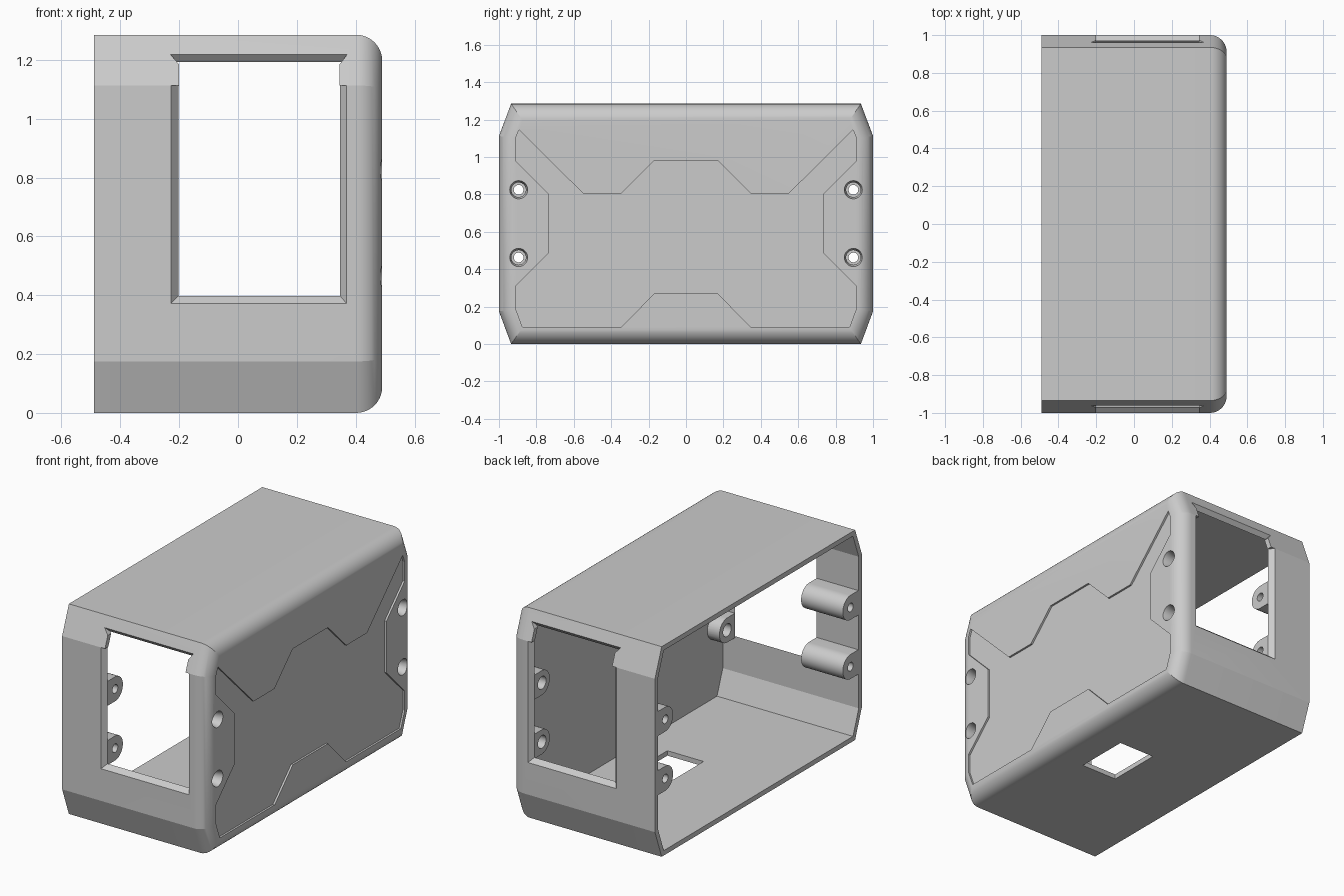
import bpy, bmesh, math
from mathutils import Vector

if "Cube" in bpy.data.objects:
    bpy.data.objects.remove(bpy.data.objects["Cube"])

HALF_X, WALL, FILLET = 0.49, 0.03, 0.088
OUTLINE = [(-0.935, 0), (0.935, 0), (1, 0.175), (1, 1.113),
           (0.935, 1.285), (-0.935, 1.285), (-1, 1.113), (-1, 0.175)]


def make(name, bm):
    bmesh.ops.recalc_face_normals(bm, faces=bm.faces)
    me = bpy.data.meshes.new(name)
    bm.to_mesh(me)
    bm.free()
    ob = bpy.data.objects.new(name, me)
    bpy.context.collection.objects.link(ob)
    return ob


def inset(pts, d):
    """Offset a counter-clockwise (y, z) outline inwards with mitred corners."""
    out = []
    for i, p in enumerate(pts):
        p = Vector(p)
        a = (p - Vector(pts[i - 1])).normalized()
        b = (Vector(pts[(i + 1) % len(pts)]) - p).normalized()
        na, nb = Vector((-a.y, a.x)), Vector((-b.y, b.x))
        out.append(tuple(p + (na + nb) * d / (1 + na.dot(nb))))
    return out


def loft(name, rings):
    """Closed solid through a list of (x, outline) rings."""
    bm = bmesh.new()
    loops = [[bm.verts.new((x, y, z)) for y, z in pts] for x, pts in rings]
    n = len(loops[0])
    for a, b in zip(loops, loops[1:]):
        for i in range(n):
            j = (i + 1) % n
            bm.faces.new((a[i], a[j], b[j], b[i]))
    bm.faces.new(loops[0])
    bm.faces.new(loops[-1])
    return make(name, bm)


def hull(name, pts):
    bm = bmesh.new()
    for p in pts:
        bm.verts.new(p)
    bmesh.ops.convex_hull(bm, input=bm.verts)
    return make(name, bm)


def box(name, x, y, z):
    return hull(name, [(a, b, c) for a in x for b in y for c in z])


def circle(y, z, r, n=32):
    return [(y + r * math.cos(2 * math.pi * i / n),
             z + r * math.sin(2 * math.pi * i / n)) for i in range(n)]


def combine(cutter, op='DIFFERENCE'):
    mod = housing.modifiers.new(op, 'BOOLEAN')
    mod.operation, mod.object, mod.solver = op, cutter, 'EXACT'
    bpy.context.view_layer.objects.active = housing
    bpy.ops.object.modifier_apply(modifier=mod.name)
    bpy.data.objects.remove(cutter)


# Outer housing with rounded edge on the +x face
rings = [(-HALF_X, OUTLINE)]
for i in range(11):
    t = math.pi / 2 * i / 10
    rings.append((HALF_X - FILLET * (1 - math.sin(t)),
                  inset(OUTLINE, FILLET * (1 - math.cos(t)))))
housing = loft("housing", rings)

# Cavity open towards -x
cavity = inset(OUTLINE, WALL)
combine(loft("cavity", [(-0.6, cavity), (0.43, cavity)]))

# Screw bosses, long at the open side and short behind the face
screws = [(s, z) for s in (-1, 1) for z in (0.463, 0.825)]
for s, z in screws:
    for x0, x1 in ((-0.487, -0.205), (0.348, 0.45)):
        pts = circle(s * 0.895, z, 0.075) + [(s * 0.985, z - 0.075), (s * 0.985, z + 0.075)]
        pts = [(y, c) for y, c in pts if abs(y) < 0.986]
        combine(hull("boss", [(x, y, c) for x in (x0, x1) for y, c in pts]), 'UNION')

# Windows in both ends with chamfered surrounds
for s in (-1, 1):
    combine(box("window", (-0.2, 0.345), (s * 0.9, s * 1.1), (0.4, 1.185)))
    side = []
    for y, e in ((1.003, 0.031), (0.967, 0.0)):
        side += [(x, s * y, z) for x in (-0.2 - e, 0.345 + e * 0.85)
                 for z in (0.4 - e, 1.113)]
    combine(hull("window_chamfer", side))
    top = [(x, s * y, 1.184) for x in (-0.2, 0.345) for y in (0.93, 0.99)]
    top += [(x, s * y, 1.23) for x in (-0.24, 0.38) for y in (0.97, 0.99)]
    combine(hull("window_top_chamfer", top))

# Opening in the floor
combine(box("floor_opening", (0.0, 0.245), (-0.17, 0.17), (-0.1, 0.1)))

# Shallow recess leaving raised panels on the +x face
half = [(0.17, 0.27), (0.345, 0.092), (0.875, 0.092), (0.911, 0.19), (0.911, 0.31),
        (0.735, 0.487), (0.735, 0.803), (0.911, 0.98), (0.911, 1.1), (0.893, 1.145),
        (0.548, 0.803), (0.348, 0.803), (0.17, 0.98)]
recess = half + [(-y, z) for y, z in reversed(half)]
combine(loft("recess", [(HALF_X - 0.012, recess), (HALF_X + 0.05, recess)]))

# Screw holes: wide tapered through the face, narrow in the open-side bosses
for s, z in screws:
    y = s * 0.895
    combine(loft("face_hole", [(0.3, circle(y, z, 0.039)), (0.45, circle(y, z, 0.039)),
                               (0.495, circle(y, z, 0.05))]))
    combine(loft("boss_hole", [(-0.55, circle(y, z, 0.026)), (-0.15, circle(y, z, 0.026))]))

# Smooth the fillet and holes, keep panel edges sharp
bpy.ops.object.select_all(action='DESELECT')
housing.select_set(True)
bpy.context.view_layer.objects.active = housing
bpy.ops.object.shade_smooth_by_angle(angle=math.radians(15))
